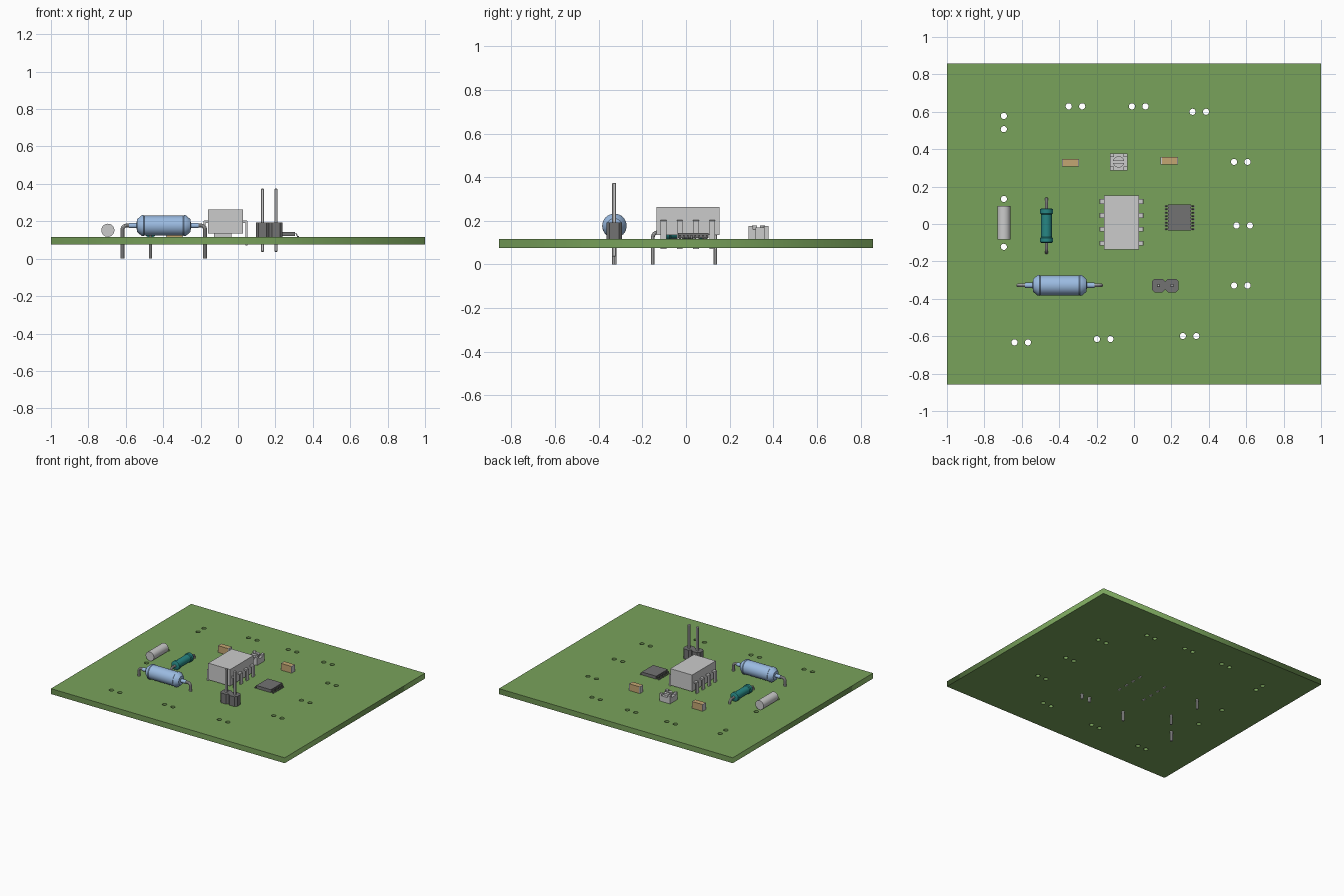
import bpy, bmesh, math
from mathutils import Vector, Matrix

if "Cube" in bpy.data.objects:
    bpy.data.objects.remove(bpy.data.objects["Cube"])

TOP, BOT = 0.117, 0.075          # board faces


def material(name, rgb):
    m = bpy.data.materials.new(name)
    m.diffuse_color = (*rgb, 1)
    m.use_nodes = True
    m.node_tree.nodes["Principled BSDF"].inputs["Base Color"].default_value = m.diffuse_color
    return m


GREEN = material("board_green", (0.19, 0.36, 0.105))
BLUE = material("resistor_blue", (0.33, 0.50, 0.76))
TEAL = material("resistor_teal", (0.02, 0.24, 0.23))
TAN = material("capacitor_tan", (0.55, 0.38, 0.17))
DARK = material("dark_plastic", (0.17, 0.17, 0.17))


def finish(name, bm, mat=None, smooth=False):
    bmesh.ops.recalc_face_normals(bm, faces=bm.faces)
    me = bpy.data.meshes.new(name)
    bm.to_mesh(me)
    bm.free()
    ob = bpy.data.objects.new(name, me)
    bpy.context.collection.objects.link(ob)
    if mat:
        me.materials.append(mat)
    if smooth:
        bpy.ops.object.select_all(action='DESELECT')
        ob.select_set(True)
        bpy.context.view_layer.objects.active = ob
        bpy.ops.object.shade_smooth_by_angle(angle=math.radians(35))
    return ob


def add_box(bm, x0, x1, y0, y1, z0, z1):
    m = Matrix.Translation(((x0 + x1) / 2, (y0 + y1) / 2, (z0 + z1) / 2))
    bmesh.ops.create_cube(bm, size=1, matrix=m @ Matrix.Diagonal((x1 - x0, y1 - y0, z1 - z0, 1)))


def add_prism(bm, pts, vec):
    f = bm.faces.new([bm.verts.new(p) for p in pts])
    r = bmesh.ops.extrude_face_region(bm, geom=[f], use_keep_orig=True)
    bmesh.ops.translate(bm, vec=vec, verts=[v for v in r["geom"] if isinstance(v, bmesh.types.BMVert)])


def boxes(name, dims, mat=None):
    bm = bmesh.new()
    for d in dims:
        add_box(bm, *d)
    return finish(name, bm, mat)


def lathe(name, half, centre, axis, mat=None):
    """Symmetric turned body lying along axis; half = (distance, radius) from end to middle."""
    prof = half + [(-t, r) for t, r in reversed(half)]
    bm = bmesh.new()
    d, up = Vector(axis), Vector((0, 0, 1))
    c = Vector(centre)
    vs = [bm.verts.new(c + d * t + up * r) for t, r in prof]
    es = [bm.edges.new(p) for p in zip(vs, vs[1:])]
    bmesh.ops.spin(bm, geom=vs + es, cent=c, axis=d, angle=2 * math.pi, steps=32, use_merge=True)
    bmesh.ops.remove_doubles(bm, verts=bm.verts, dist=1e-5)
    return finish(name, bm, mat, True)


def curve_mesh(name, splines, cyclic, mat=None, **props):
    cu = bpy.data.curves.new(name + "_curve", 'CURVE')
    for k, v in props.items():
        setattr(cu, k, v)
    for pts in splines:
        s = cu.splines.new('POLY')
        s.points.add(len(pts) - 1)
        for p, co in zip(s.points, pts):
            p.co = (*co, 1)
        s.use_cyclic_u = cyclic
    tmp = bpy.data.objects.new("tmp", cu)
    bpy.context.collection.objects.link(tmp)
    bpy.context.view_layer.update()
    me = bpy.data.meshes.new_from_object(tmp.evaluated_get(bpy.context.evaluated_depsgraph_get()))
    bpy.data.objects.remove(tmp)
    bm = bmesh.new()
    bm.from_mesh(me)
    bmesh.ops.remove_doubles(bm, verts=bm.verts, dist=1e-5)
    return finish(name, bm, mat, not cyclic)


def bent_lead(name, centre, axis, half, r, bend=0.022):
    """Wire running through a part, bent down at both ends to z = 0."""
    c, d, up = Vector(centre), Vector(axis), Vector((0, 0, 1))
    side = [(half, -c.z)]
    for i in range(7):
        a = i / 6 * math.pi / 2
        side.append((half - bend + bend * math.cos(a), -bend + bend * math.sin(a)))
    pts = side + [(-u, w) for u, w in reversed(side)]
    curve_mesh(name, [[c + d * u + up * w for u, w in pts]], False,
               dimensions='3D', bevel_depth=r, bevel_resolution=3, use_fill_caps=True)


# Board with drilled pairs of holes
P = 0.036
pairs_x = [(-0.313, 0.629), (0.025, 0.629), (0.349, 0.6), (0.571, 0.332), (0.584, -0.008),
           (0.571, -0.329), (-0.603, -0.633), (-0.162, -0.615), (0.297, -0.599)]
holes = [(x + s * P, y) for x, y in pairs_x for s in (-1, 1)]
holes += [(-0.696, y) for y in (0.578, 0.507, 0.134, -0.122)]
B = 0.857
zc = (TOP + BOT) / 2
loops = [[(-1, -B, 0), (1, -B, 0), (1, B, 0), (-1, B, 0)]]
loops += [[(x + 0.0165 * math.cos(a * math.pi / 10), y + 0.0165 * math.sin(a * math.pi / 10), 0)
           for a in range(20)] for x, y in holes]
board = curve_mesh("circuit_board", loops, True, GREEN,
                   dimensions='2D', fill_mode='BOTH', extrude=(TOP - BOT) / 2)
board.location.z = zc

# Plain cylinder part
lathe("grey_cylinder", [(0.09, 0), (0.09, 0.035)], (-0.696, 0.006, 0.152), (0, 1, 0))

# Large blue resistor
c = (-0.397, -0.328, 0.177)
lathe("blue_resistor", [(0.185, 0), (0.185, 0.014), (0.145, 0.014), (0.143, 0.034), (0.118, 0.055),
                        (0.108, 0.056), (0.104, 0.053)], c, (1, 0, 0), BLUE)
bent_lead("blue_resistor_lead", c, (1, 0, 0), 0.221, 0.0105)

# Small teal resistor
c = (-0.468, -0.009, 0.147)
lathe("teal_resistor", [(0.093, 0), (0.093, 0.026), (0.088, 0.034), (0.066, 0.034), (0.06, 0.029)],
      c, (0, 1, 0), TEAL)
bent_lead("teal_resistor_lead", c, (0, 1, 0), 0.143, 0.009)

# Two-pin header
bm = bmesh.new()
for x in (0.131, 0.203):
    h, k = 0.036, 0.021
    oct_pts = [(h, -k), (h, k), (k, h), (-k, h), (-h, k), (-h, -k), (-k, -h), (k, -h)]
    add_prism(bm, [(x + u, -0.329 + v, TOP) for u, v in oct_pts], (0, 0, 0.076))
finish("header_base", bm, DARK)
pins = boxes("header_pins", [(x - 0.009, x + 0.009, -0.338, -0.32, 0.037, 0.374) for x in (0.131, 0.203)])
bev = pins.modifiers.new("tips", 'BEVEL')
bev.width = 0.003
bev.segments = 1

# Tall eight-leg package
boxes("tall_package", [(-0.16, 0.027, -0.135, 0.153, 0.135, 0.263)])
bm = bmesh.new()
for s in (-1, 1):
    for y in (-0.103, -0.028, 0.046, 0.12):
        prof = [(0.09, 0.204), (0.114, 0.204), (0.118, 0.2), (0.118, 0.07),
                (0.106, 0.07), (0.106, 0.192), (0.09, 0.192)]
        add_prism(bm, [(-0.0665 + s * u, y - 0.013, z) for u, z in prof], (0, 0.026, 0))
finish("tall_package_legs", bm)

# Flat surface chip with gull-wing legs
cx, cy = 0.244, 0.034
chip = boxes("flat_chip", [(cx - 0.062, cx + 0.062, cy - 0.07, cy + 0.07, 0.121, 0.144)], DARK)
bm = bmesh.new()
for s in (-1, 1):
    for i in range(8):
        y = cy + (i - 3.5) * 0.0175
        prof = [(0.058, 0.136), (0.07, 0.136), (0.075, 0.122), (0.082, 0.122),
                (0.082, 0.117), (0.072, 0.117), (0.067, 0.131), (0.058, 0.131)]
        add_prism(bm, [(cx + s * u, y - 0.004, z) for u, z in prof], (0, 0.008, 0))
finish("flat_chip_legs", bm, DARK)

# Trimmer: body, corner posts and slotted dial
tx, ty, h = -0.082, 0.332, 0.046
dims = [(tx - h, tx + h, ty - h, ty + h, TOP, 0.16)]
for sx in (-1, 1):
    for sy in (-1, 1):
        xs = sorted((tx + sx * 0.025, tx + sx * h))
        ys = sorted((ty + sy * 0.025, ty + sy * h))
        dims.append((*xs, *ys, 0.159, 0.176))
boxes("trimmer_body", dims)
bm = bmesh.new()
R, a0 = 0.03, math.asin(0.006 / 0.03)
for s in (-1, 1):
    arc = [a0 + (math.pi - 2 * a0) * i / 14 for i in range(15)]
    add_prism(bm, [(tx + R * math.cos(a), ty + s * R * math.sin(a), 0.159) for a in arc], (0, 0, 0.02))
finish("trimmer_dial", bm, None, True)

# Two chip capacitors with metal ends
for n, x, y in (("left", -0.34, 0.327), ("right", 0.189, 0.339)):
    boxes(n + "_capacitor", [(x - 0.04, x + 0.04, y - 0.02, y + 0.02, TOP, 0.169)], TAN)
    boxes(n + "_capacitor_ends", [(*sorted((x + s * 0.04, x + s * 0.046)), y - 0.02, y + 0.02, TOP, 0.169)
                                  for s in (-1, 1)])
